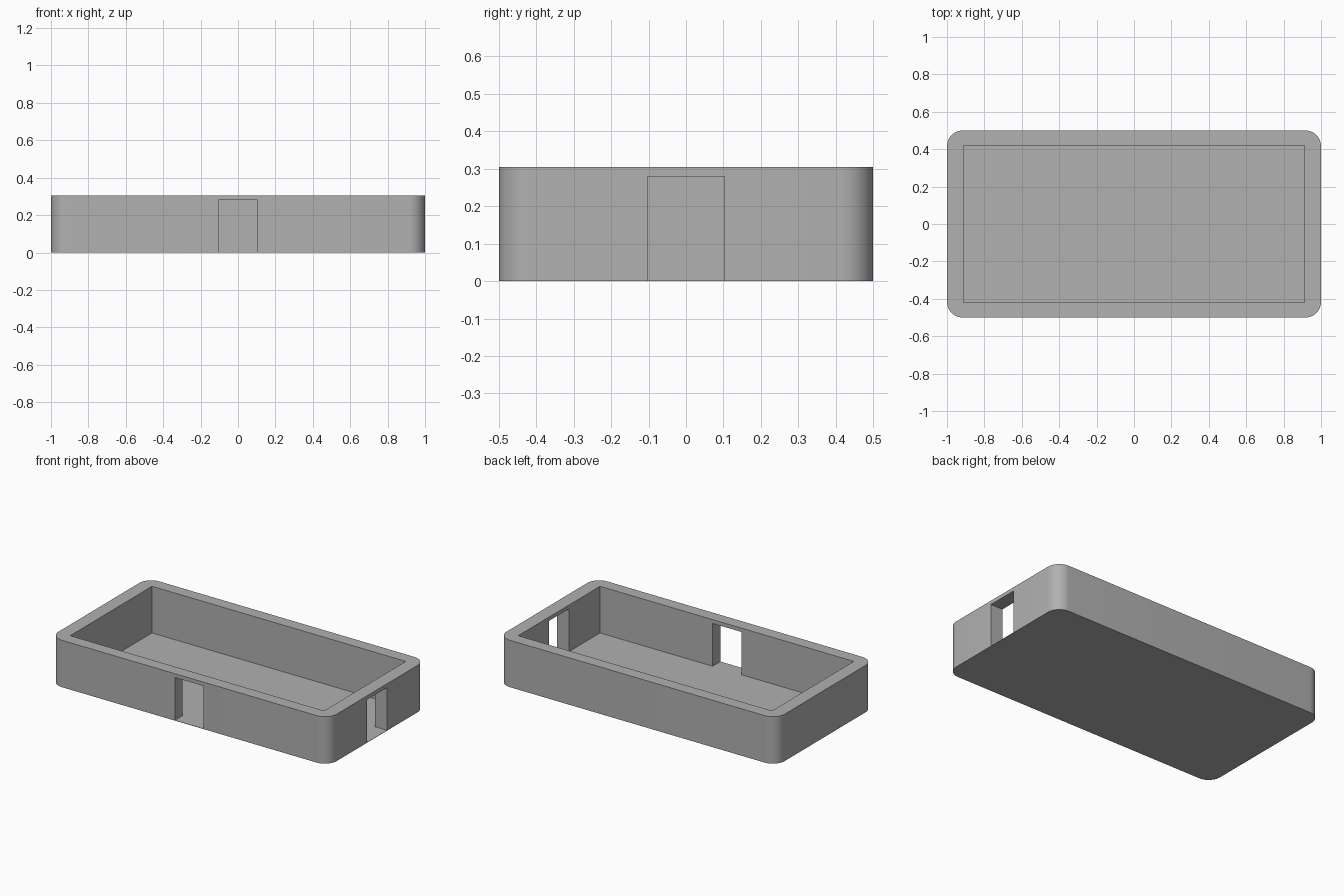
import bpy
import bmesh
import math

if "Cube" in bpy.data.objects:
    bpy.data.objects.remove(bpy.data.objects["Cube"], do_unlink=True)

LENGTH, WIDTH, HEIGHT = 2.0, 1.0, 0.305
INNER_X, INNER_Y = 0.912, 0.42      # cavity half sizes
CORNER = 0.085                      # outer corner radius
FLOOR = 0.002                       # thin base sheet
SLOT_HALF, SLOT_TOP = 0.103, 0.28

grey = bpy.data.materials.new("mid_grey")
grey.use_nodes = True
grey.diffuse_color = (0.44, 0.44, 0.44, 1)
grey.node_tree.nodes["Principled BSDF"].inputs["Base Color"].default_value = (0.44, 0.44, 0.44, 1)


def box(name, low, high, radius=0.0):
    """Box between two corners, with optional rounded upright edges."""
    bm = bmesh.new()
    bmesh.ops.create_cube(bm, size=1)
    for v in bm.verts:
        v.co = [(a + b) / 2 + c * (b - a) for a, b, c in zip(low, high, v.co)]
    if radius:
        upright = [e for e in bm.edges
                   if abs(e.verts[0].co.z - e.verts[1].co.z) > 0.01]
        bmesh.ops.bevel(bm, geom=upright, offset=radius, segments=12,
                        profile=0.5, affect='EDGES')
    mesh = bpy.data.meshes.new(name)
    bm.to_mesh(mesh)
    bm.free()
    obj = bpy.data.objects.new(name, mesh)
    bpy.context.collection.objects.link(obj)
    mesh.materials.append(grey)
    return obj


# Outer body with rounded corners
tray = box("open_tray", (-LENGTH / 2, -WIDTH / 2, 0),
           (LENGTH / 2, WIDTH / 2, HEIGHT), CORNER)

# Cavity, then one doorway through the front wall and one through the left end
cutters = [
    box("cavity_cutter", (-INNER_X, -INNER_Y, FLOOR), (INNER_X, INNER_Y, HEIGHT + 0.1)),
    box("front_slot_cutter", (-SLOT_HALF, -WIDTH / 2 - 0.1, FLOOR),
        (SLOT_HALF, -INNER_Y + 0.1, SLOT_TOP)),
    box("end_slot_cutter", (INNER_X - 0.1, -SLOT_HALF, FLOOR),
        (LENGTH / 2 + 0.1, SLOT_HALF, SLOT_TOP)),
]
for cutter in cutters:
    cutter.hide_render = True
    mod = tray.modifiers.new(cutter.name, 'BOOLEAN')
    mod.operation = 'DIFFERENCE'
    mod.solver = 'EXACT'
    mod.object = cutter

# Bake the cuts and discard the cutters
depsgraph = bpy.context.evaluated_depsgraph_get()
result = bpy.data.meshes.new_from_object(tray.evaluated_get(depsgraph))
tray.modifiers.clear()
tray.data = result
for cutter in cutters:
    bpy.data.objects.remove(cutter, do_unlink=True)

# Smooth rounded corners, crisp edges elsewhere
bpy.ops.object.select_all(action='DESELECT')
tray.select_set(True)
bpy.context.view_layer.objects.active = tray
bpy.ops.object.shade_smooth_by_angle(angle=math.radians(30))
